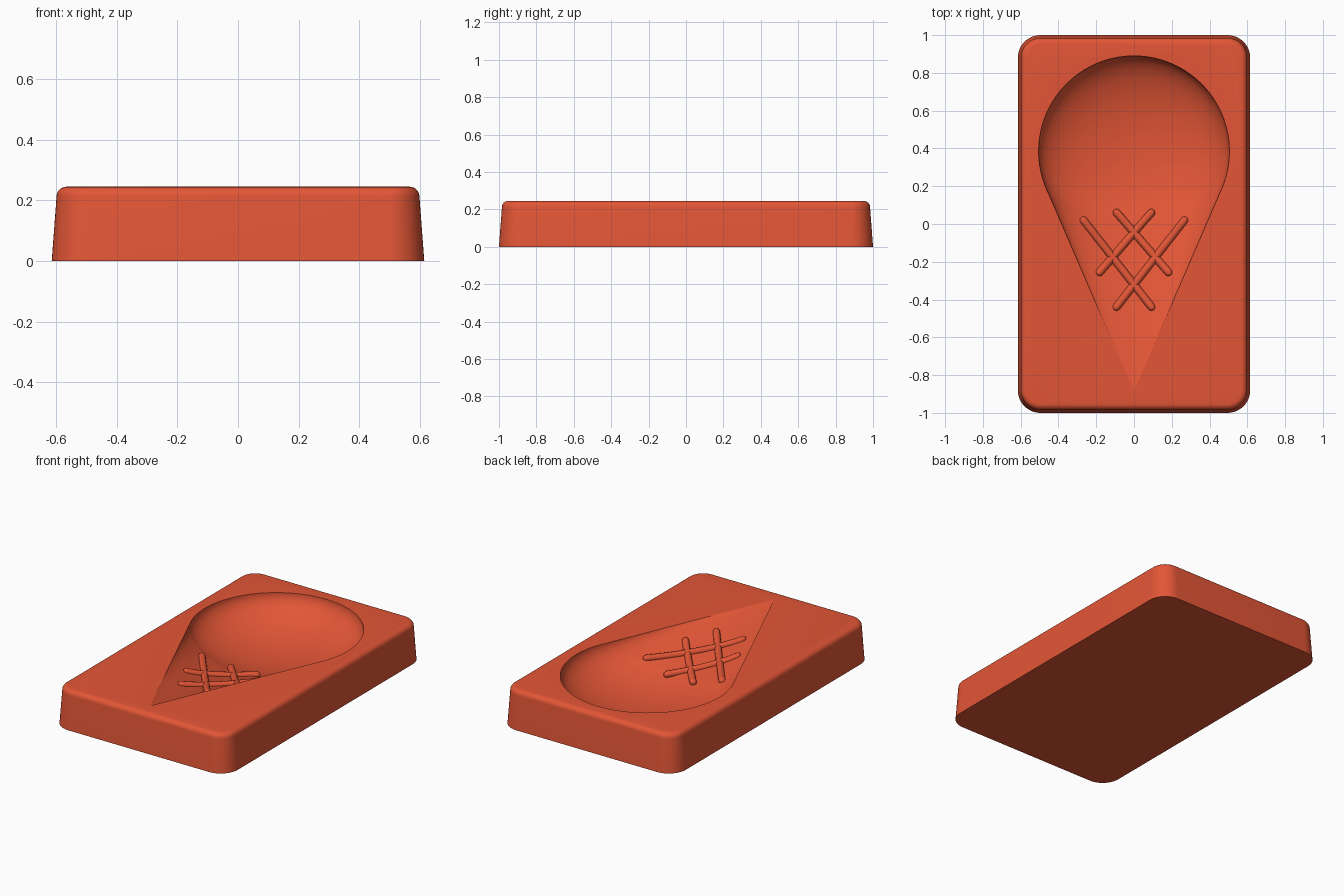
import bpy, bmesh
from math import sin, cos, pi, sqrt

cube = bpy.data.objects.get("Cube")
if cube:
    bpy.data.objects.remove(cube, do_unlink=True)

TOP = 0.245
APEX_Y, MOUTH_Y, MOUTH_W, MOUTH_D = -0.885, 0.15, 0.448, 0.157
SCOOP_Y, SCOOP_R, SCOOP_D = 0.385, 0.505, 0.2

mat = bpy.data.materials.new("terracotta_red")
mat.use_nodes = True
color = (0.77, 0.093, 0.037, 1)
mat.diffuse_color = color
mat.node_tree.nodes["Principled BSDF"].inputs["Base Color"].default_value = color


def make_object(name, bm):
    mesh = bpy.data.meshes.new(name)
    bmesh.ops.recalc_face_normals(bm, faces=bm.faces)
    bm.to_mesh(mesh)
    bm.free()
    ob = bpy.data.objects.new(name, mesh)
    bpy.context.collection.objects.link(ob)
    mesh.materials.append(mat)
    return ob


def rounded_rect(half_x, half_y, radius, z, steps=12):
    points = []
    for i, (sx, sy) in enumerate([(1, 1), (-1, 1), (-1, -1), (1, -1)]):
        for k in range(steps + 1):
            a = (i + k / steps) * pi / 2
            points.append((sx * (half_x - radius) + radius * cos(a),
                           sy * (half_y - radius) + radius * sin(a), z))
    return points


def loft(bm, rings):
    rows = [[bm.verts.new(p) for p in ring] for ring in rings]
    for low, high in zip(rows, rows[1:]):
        for i in range(len(low)):
            j = (i + 1) % len(low)
            bm.faces.new((low[i], low[j], high[j], high[i]))
    bm.faces.new(rows[0][::-1])
    bm.faces.new(rows[-1])


# Block with drafted sides and a rounded top edge
bm = bmesh.new()
edge = 0.032
rings = [rounded_rect(0.615, 1.0, 0.12, 0)]
for k in range(7):
    a = k / 6 * pi / 2
    inset = 0.016 + edge * (1 - cos(a))
    rings.append(rounded_rect(0.615 - inset, 1 - inset, 0.12 - inset,
                              TOP - edge + edge * sin(a)))
loft(bm, rings)
block = make_object("mold_block", bm)

# Scoop cutter: a flattened ball centred on the top face
bm = bmesh.new()
bmesh.ops.create_uvsphere(bm, u_segments=128, v_segments=64, radius=SCOOP_R)
bmesh.ops.scale(bm, verts=bm.verts, vec=(1, 1, SCOOP_D / SCOOP_R))
bmesh.ops.translate(bm, verts=bm.verts, vec=(0, SCOOP_Y, TOP))
scoop_cutter = make_object("scoop_cutter", bm)


# Cone cutter: half-ellipse section narrowing to the tip
def cone_depth(x, y):
    scale = (y - APEX_Y) / (MOUTH_Y - APEX_Y)
    return MOUTH_D * sqrt(max(0, scale ** 2 - (x / MOUTH_W) ** 2))


bm = bmesh.new()
rim = []
for k in range(65):
    a = pi * k / 64
    rim.append(bm.verts.new((-MOUTH_W * cos(a), MOUTH_Y, TOP - MOUTH_D * sin(a))))
for x in (MOUTH_W, -MOUTH_W):
    rim.append(bm.verts.new((x, MOUTH_Y, TOP + 0.1)))
tip = bm.verts.new((0, APEX_Y, TOP))
for a, b in zip(rim, rim[1:] + rim[:1]):
    bm.faces.new((a, b, tip))
bm.faces.new(rim)
cone_cutter = make_object("cone_cutter", bm)

# Carve both hollows
for cutter in (scoop_cutter, cone_cutter):
    mod = block.modifiers.new(cutter.name, 'BOOLEAN')
    mod.operation = 'DIFFERENCE'
    mod.solver = 'EXACT'
    mod.object = cutter
    bpy.context.view_layer.objects.active = block
    bpy.ops.object.modifier_apply(modifier=mod.name)
for cutter in (scoop_cutter, cone_cutter):
    bpy.data.objects.remove(cutter, do_unlink=True)


# Raised waffle ridges lying on the cone surface
def ridge(name, start, end, radius=0.021, steps=24):
    bm = bmesh.new()
    dx, dy = end[0] - start[0], end[1] - start[1]
    length = sqrt(dx * dx + dy * dy)
    side = (-dy / length, dx / length)
    rings = []
    for k in range(steps + 1):
        t = (1 - cos(pi * (0.02 + 0.96 * k / steps))) / 2
        x, y = start[0] + dx * t, start[1] + dy * t
        z = TOP - cone_depth(x, y)
        gap = max(0, radius - min(t, 1 - t) * length)
        r = sqrt(radius ** 2 - gap ** 2)
        rings.append([(x + side[0] * r * cos(a), y + side[1] * r * cos(a), z + r * sin(a))
                      for a in (i * pi / 6 for i in range(12))])
    loft(bm, rings)
    return make_object(name, bm)


parts = [block]
for label, s in (("left", 1), ("right", -1)):
    parts.append(ridge(label + "_long_ridge", (s * 0.28, 0.035), (s * -0.105, -0.455)))
    parts.append(ridge(label + "_short_ridge", (s * 0.105, 0.075), (s * -0.195, -0.27)))

# Smooth shading with crisp rims
for ob in parts:
    bpy.ops.object.select_all(action='DESELECT')
    ob.select_set(True)
    bpy.context.view_layer.objects.active = ob
    bpy.ops.object.shade_smooth_by_angle(angle=0.4 if ob is block else 1.0)
